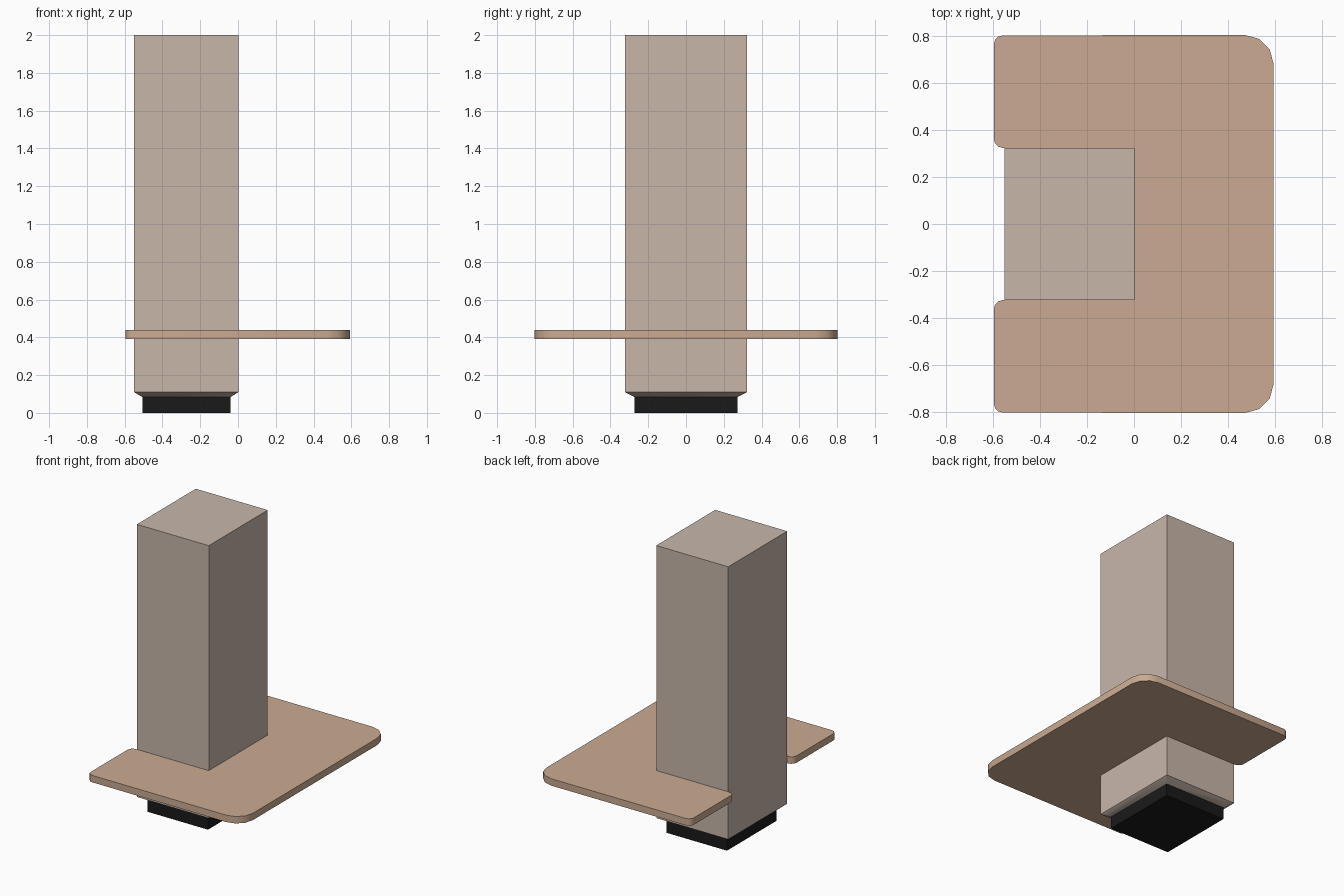
import bpy, bmesh
from math import sin, cos, pi, radians

if "Cube" in bpy.data.objects:
    bpy.data.objects.remove(bpy.data.objects["Cube"])


def material(name, rgb):
    m = bpy.data.materials.new(name)
    m.diffuse_color = (*rgb, 1)
    m.use_nodes = True
    m.node_tree.nodes["Principled BSDF"].inputs["Base Color"].default_value = m.diffuse_color
    return m


def loft(name, rings, mat):
    """Skin a stack of equal-length 3D rings and cap both ends."""
    bm = bmesh.new()
    loops = [[bm.verts.new(p) for p in r] for r in rings]
    n = len(loops[0])
    for a, b in zip(loops, loops[1:]):
        for i in range(n):
            j = (i + 1) % n
            bm.faces.new((a[i], a[j], b[j], b[i]))
    bm.faces.new(loops[0][::-1])
    bm.faces.new(loops[-1])
    bmesh.ops.recalc_face_normals(bm, faces=bm.faces[:])
    me = bpy.data.meshes.new(name)
    bm.to_mesh(me)
    bm.free()
    ob = bpy.data.objects.new(name, me)
    bpy.context.collection.objects.link(ob)
    me.materials.append(mat)
    bpy.ops.object.select_all(action='DESELECT')
    ob.select_set(True)
    bpy.context.view_layer.objects.active = ob
    bpy.ops.object.shade_smooth_by_angle(angle=radians(35))
    return ob


def rect(x0, x1, y, z):
    return [(x0, -y, z), (x1, -y, z), (x1, y, z), (x0, y, z)]


def arc(cx, cy, r, start, end, steps=3):
    angles = [radians(start + (end - start) * i / steps) for i in range(steps + 1)]
    return [(cx + r * cos(a), cy + r * sin(a)) for a in angles]


stone = material("column_finish", (0.58, 0.47, 0.40))
wood = material("top_wood", (0.60, 0.41, 0.29))
black = material("base_black", (0.01, 0.01, 0.01))

# Recessed dark plinth
loft("plinth", [rect(-0.505, -0.04, 0.272, 0), rect(-0.505, -0.04, 0.272, 0.083)], black)

# Column with chamfered foot
loft("column", [rect(-0.505, -0.04, 0.272, 0.083), rect(-0.55, 0.002, 0.323, 0.11),
                rect(-0.55, 0.002, 0.323, 2.0)], stone)

# U-shaped tabletop: half outline, mirrored across y
half = ([(0.002, 0.323)] + arc(-0.557, 0.361, 0.038, 270, 180)
        + arc(-0.557, 0.763, 0.038, 180, 90) + arc(0.472, 0.682, 0.12, 90, 0))
outline = half + [(x, -y) for x, y in reversed(half)]
loft("tabletop", [[(x, y, z) for x, y in outline] for z in (0.392, 0.44)], wood)
